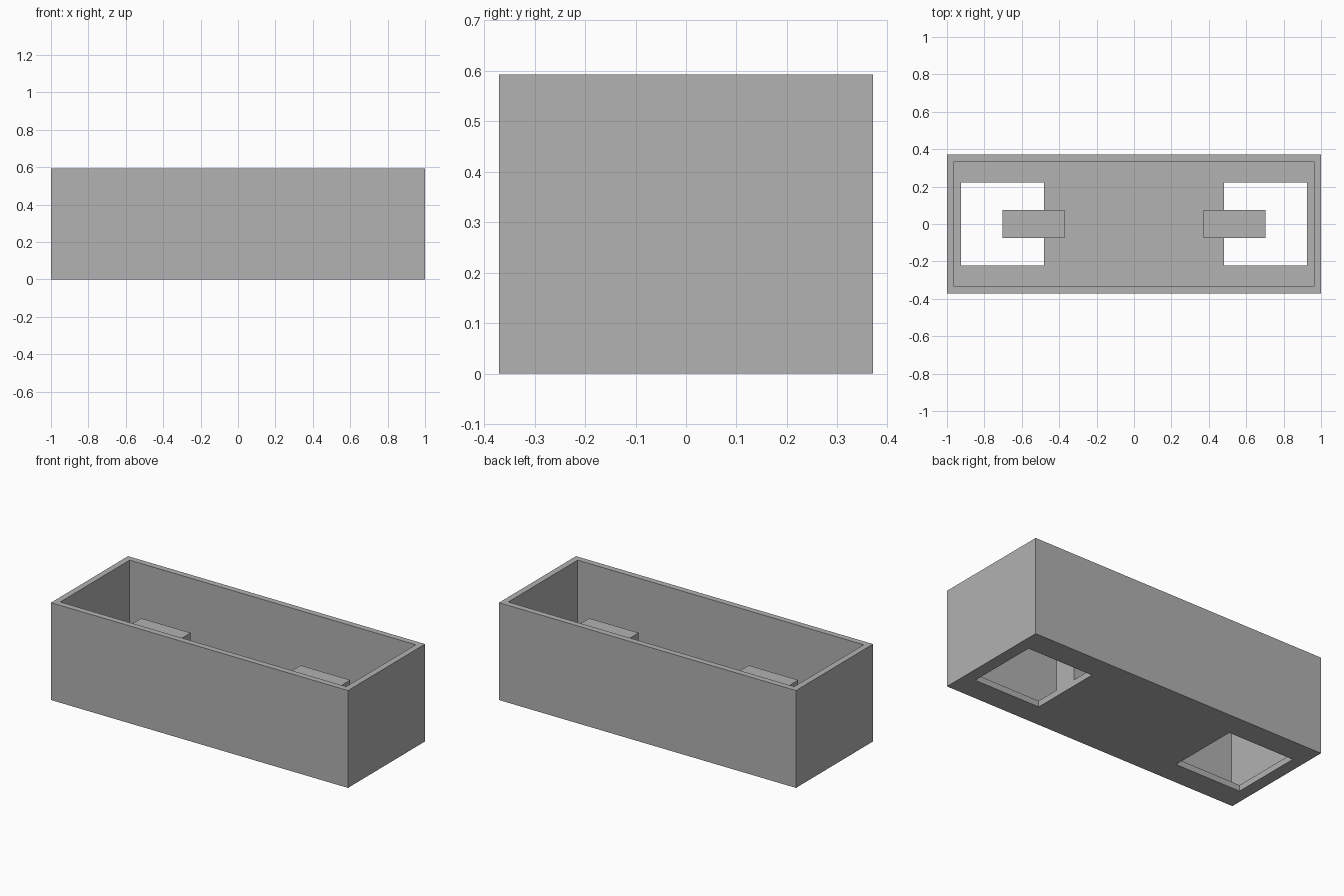
import bpy
import bmesh
from mathutils import Vector

if "Cube" in bpy.data.objects:
    bpy.data.objects.remove(bpy.data.objects["Cube"], do_unlink=True)

U = 1 / 27                      # wall thickness, the module of the whole tray
LENGTH, WIDTH, HEIGHT = 54, 20, 16

grey = bpy.data.materials.new("plain grey")
grey.use_nodes = True
colour = (0.445, 0.445, 0.445, 1)
grey.diffuse_color = colour
grey.node_tree.nodes["Principled BSDF"].inputs["Base Color"].default_value = colour


def add_object(name, bm):
    bmesh.ops.recalc_face_normals(bm, faces=bm.faces)
    mesh = bpy.data.meshes.new(name)
    bm.to_mesh(mesh)
    bm.free()
    mesh.materials.append(grey)
    obj = bpy.data.objects.new(name, mesh)
    bpy.context.collection.objects.link(obj)
    return obj


def box(name, low, high):
    low, high = Vector(low) * U, Vector(high) * U
    bm = bmesh.new()
    bmesh.ops.create_cube(bm, size=1)
    bmesh.ops.scale(bm, vec=high - low, verts=bm.verts)
    bmesh.ops.translate(bm, vec=(low + high) / 2, verts=bm.verts)
    return add_object(name, bm)


def cut(target, cutter):
    mod = target.modifiers.new(cutter.name, "BOOLEAN")
    mod.operation = "DIFFERENCE"
    mod.solver = "EXACT"
    mod.object = cutter
    cutter.hide_render = True
    cutter.hide_viewport = True
    cutter.display_type = "WIRE"


# Open tray with thin walls and floor
hx, hy = LENGTH / 2, WIDTH / 2
tray = box("tray", (-hx, -hy, 0), (hx, hy, HEIGHT))
cut(tray, box("cavity_cutter", (1 - hx, 1 - hy, 1), (hx - 1, hy - 1, HEIGHT + 1)))

for side, sign in (("left", 1), ("right", -1)):
    # Square opening in the floor
    x1, x2 = sorted((sign * 13, sign * 25))
    cut(tray, box(side + "_opening_cutter", (x1, -6, -1), (x2, 6, 2)))

    # Bracket: post on the floor with an arm reaching over the opening
    profile = [(10, 1), (13, 1), (13, 9), (19, 9), (19, 11), (10, 11)]
    bm = bmesh.new()
    face = bm.faces.new([bm.verts.new((sign * x * U, -2 * U, z * U)) for x, z in profile])
    swept = bmesh.ops.extrude_face_region(bm, geom=[face])["geom"]
    verts = [v for v in swept if isinstance(v, bmesh.types.BMVert)]
    bmesh.ops.translate(bm, vec=(0, 4 * U, 0), verts=verts)
    add_object(side + "_bracket", bm)
